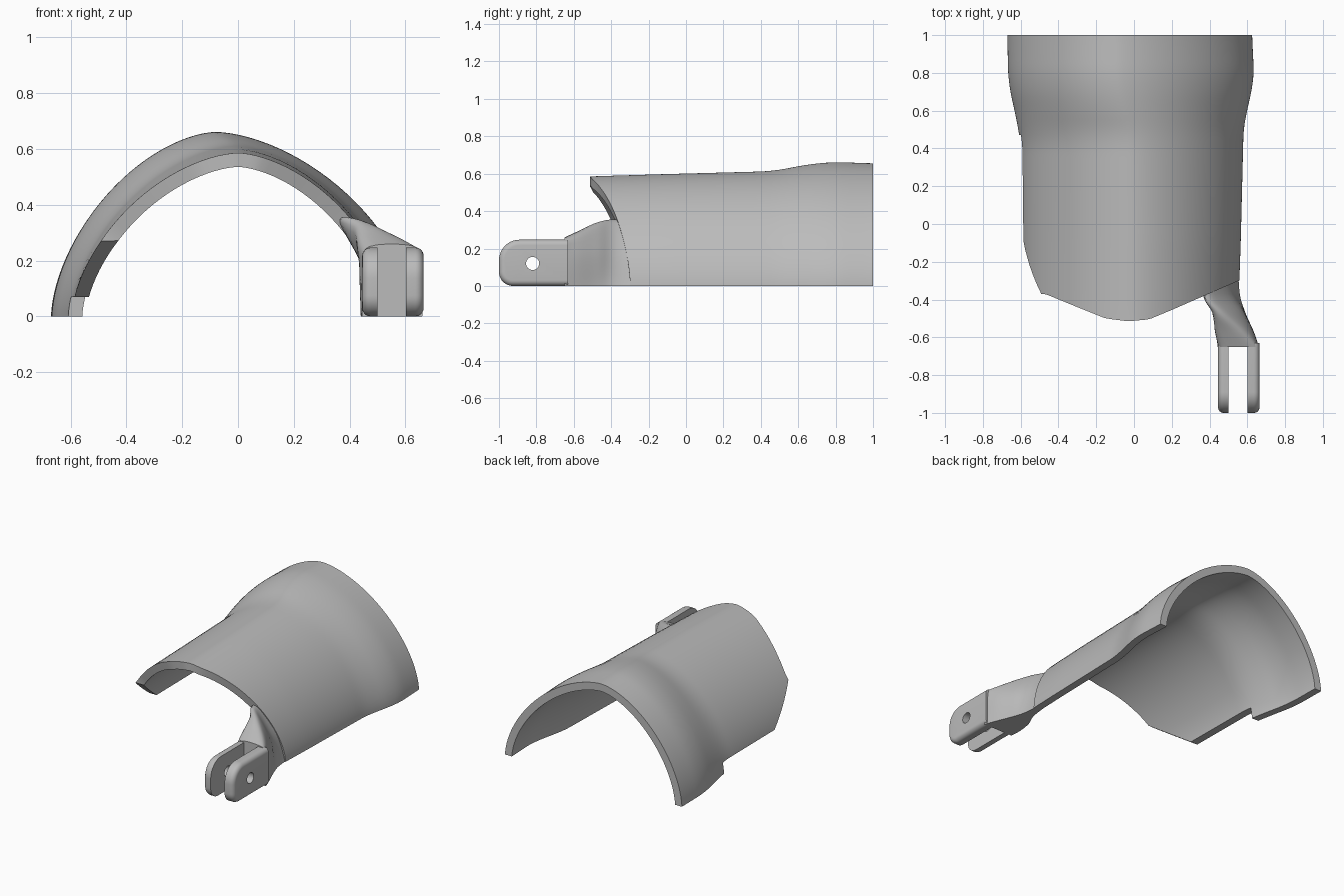
import bpy, bmesh, math
from mathutils import Vector

cube = bpy.data.objects.get("Cube")
if cube:
    bpy.data.objects.remove(cube, do_unlink=True)

grey = bpy.data.materials.new("plain grey")
grey.use_nodes = True
colour = (0.5, 0.5, 0.5, 1)
grey.diffuse_color = colour
grey.node_tree.nodes["Principled BSDF"].inputs["Base Color"].default_value = colour


def lerp_table(table, k):
    """Smoothly interpolate rows of (key, values...) at k."""
    if k <= table[0][0]:
        return table[0][1:]
    for a, b in zip(table, table[1:]):
        if k <= b[0]:
            f = (k - a[0]) / (b[0] - a[0])
            return [p + (q - p) * f for p, q in zip(a[1:], b[1:])]
    return table[-1][1:]


def loft(name, rings):
    """Closed solid through a list of equal-length rings of points."""
    bm = bmesh.new()
    rows = [[bm.verts.new(p) for p in ring] for ring in rings]
    n = len(rows[0])
    for a, b in zip(rows, rows[1:]):
        for i in range(n):
            j = (i + 1) % n
            bm.faces.new((a[i], a[j], b[j], b[i]))
    return bm, rows


def finish(name, bm, angle=35):
    bmesh.ops.recalc_face_normals(bm, faces=bm.faces)
    mesh = bpy.data.meshes.new(name)
    bm.to_mesh(mesh)
    bm.free()
    mesh.materials.append(grey)
    ob = bpy.data.objects.new(name, mesh)
    bpy.context.collection.objects.link(ob)
    smooth(ob, angle)
    return ob


def smooth(ob, angle=35):
    bpy.ops.object.select_all(action='DESELECT')
    ob.select_set(True)
    bpy.context.view_layer.objects.active = ob
    bpy.ops.object.shade_smooth_by_angle(angle=math.radians(angle))


def cut(ob, cutter):
    """Subtract the cutter and apply the result."""
    mod = ob.modifiers.new("cut", 'BOOLEAN')
    mod.operation = 'DIFFERENCE'
    mod.solver = 'EXACT'
    mod.object = cutter
    cutter.hide_render = True
    bpy.context.view_layer.objects.active = ob
    bpy.ops.object.modifier_apply(modifier=mod.name)
    smooth(ob)


def prism(name, outline, x0, x1):
    """Solid with a y-z outline, extruded along x."""
    bm, rows = loft(name, [[(x, y, z) for y, z in outline] for x in (x0, x1)])
    for r in rows:
        bm.faces.new(r)
    return finish(name, bm)


# Arched shell: y, left edge, right edge, ridge x, ridge height
stations = [(-0.52, -0.59, 0.55, 0, 0.585), (-0.1, -0.595, 0.565, 0, 0.598),
            (0.42, -0.6, 0.578, -0.01, 0.612), (0.5, -0.612, 0.58, -0.02, 0.62),
            (0.6, -0.632, 0.598, -0.05, 0.64), (0.7, -0.655, 0.622, -0.07, 0.655),
            (0.8, -0.667, 0.635, -0.08, 0.662), (1, -0.67, 0.625, -0.08, 0.655)]
front_edge = [(-0.47, -0.37), (-0.3, -0.44), (-0.15, -0.5), (-0.03, -0.515),
              (0.08, -0.505), (0.2, -0.455), (0.37, -0.38), (0.55, -0.3)]
COLS, THICK, POWER = 56, 0.05, 1.68


def arch_point(t, y):
    # Average nearby stations so the flare blends softly
    samples = [lerp_table(stations, y + d) for d in (-0.04, -0.02, 0, 0.02, 0.04)]
    xl, xr, xc, h = [sum(v) / 5 for v in zip(*samples)]
    c, s = math.cos(t), max(math.sin(t), 0)
    w = xr - xc if c > 0 else xc - xl
    x = xc + math.copysign(w * abs(c) ** (2 / POWER), c)
    return Vector((x, y, h * s ** (2 / POWER)))


def shell_ring(step):
    outer, inner = [], []
    for i in range(COLS + 1):
        t = math.pi * i / COLS
        yf = lerp_table(front_edge, arch_point(t, -0.45).x)[0]
        y = yf * (1 - step) if step < 1 else (step - 1)
        p = arch_point(t, y)
        tan = arch_point(min(t + 0.04, math.pi), y) - arch_point(max(t - 0.04, 0), y)
        q = p + Vector((-tan.z, 0, tan.x)).normalized() * THICK
        if i in (0, COLS):
            p.z = q.z = 0
            q.x = p.x - math.copysign(THICK, p.x)
        q.z = max(q.z, 0)
        outer.append(p)
        inner.append(q)
    return outer + inner[::-1]


steps = [i / 12 for i in range(12)] + [1 + i / 40 for i in range(41)]
bm, rows = loft("shell", [shell_ring(s) for s in steps])
for r in (rows[0], rows[-1]):
    for i in range(COLS):
        bm.faces.new((r[i], r[i + 1], r[-2 - i], r[-1 - i]))
shell = finish("arched_shell", bm)

# Raised lower edge and slanted front corner on the right side
trim = prism("trim_cutter", [(0.47, -0.2), (0.47, 0.07), (-0.09, 0.07),
                             (-0.37, 0.27), (-0.7, 0.5), (-0.7, -0.2)], -0.9, -0.25)
cut(shell, trim)
bpy.data.objects.remove(trim, do_unlink=True)


# Arm that blends the left side of the shell into the hinge
def spline(pts, n):
    """Catmull-Rom resampling of a list of vectors."""
    out = []
    for k in range(n + 1):
        u = k / n * (len(pts) - 1)
        i = min(int(u), len(pts) - 2)
        f = u - i
        a, b = pts[max(i - 1, 0)], pts[i]
        c, d = pts[i + 1], pts[min(i + 2, len(pts) - 1)]
        out.append(0.5 * (2 * b + (c - a) * f + (2 * a - 5 * b + 4 * c - d) * f ** 2
                          + (3 * b - a - 3 * c + d) * f ** 3))
    return out


# y, inner bottom x, inner mid x, inner top (x, z), outer top (x, z), outer mid x, outer bottom x
arm_sections = [(-0.2, 0.515, 0.47, 0.39, 0.3, 0.41, 0.31, 0.495, 0.55),
                (-0.37, 0.495, 0.45, 0.365, 0.335, 0.41, 0.335, 0.515, 0.56),
                (-0.47, 0.455, 0.44, 0.415, 0.32, 0.48, 0.325, 0.575, 0.59),
                (-0.57, 0.44, 0.435, 0.44, 0.28, 0.57, 0.285, 0.63, 0.63),
                (-0.65, 0.445, 0.445, 0.47, 0.25, 0.635, 0.25, 0.66, 0.66)]
paths = []
for k in range(6):
    path = []
    for y, ib, im, itx, itz, otx, otz, om, ob_ in arm_sections:
        path.append(Vector([(ib, y, 0), (im, y, 0.17), (itx, y, itz),
                            (otx, y, otz), (om, y, 0.18), (ob_, y, 0)][k]))
    paths.append(spline(path, 20))
bm, rows = loft("arm", [spline(list(ring), 25) for ring in zip(*paths)])
for r in (rows[0], rows[-1]):
    bm.faces.new(r)
finish("hinge_arm", bm, 45)


# Two rounded hinge prongs with a pin hole
def prong_outline(inset):
    pts = [(-0.63, inset), (-0.63, 0.247 - inset)]
    for cy, cz, r, start in ((-0.89, 0.137, 0.11, 90), (-0.925, 0.075, 0.075, 180)):
        for i in range(11):
            a = math.radians(start + 9 * i)
            pts.append((cy + (r - inset) * math.cos(a), cz + (r - inset) * math.sin(a)))
    return pts


def prong(name, x_in, x_out):
    side = math.copysign(1, x_out - x_in)
    layers = [(x_in, 0)]
    for i in range(7):
        a = math.pi / 2 * i / 6
        layers.append((x_out - side * 0.03 * (1 - math.sin(a)), 0.03 * (1 - math.cos(a))))
    bm, rows = loft(name, [[(x, y, z) for y, z in prong_outline(d)] for x, d in layers])
    for r in (rows[0], rows[-1]):
        bm.faces.new(r)
    return finish(name, bm)


angles = [2 * math.pi * i / 32 for i in range(32)]
pin = prism("pin_cutter", [(-0.82 + 0.035 * math.cos(a), 0.12 + 0.035 * math.sin(a))
                           for a in angles], 0.3, 0.8)
for name, x_in, x_out in (("inner_prong", 0.5, 0.445), ("outer_prong", 0.602, 0.665)):
    cut(prong(name, x_in, x_out), pin)
bpy.data.objects.remove(pin, do_unlink=True)
